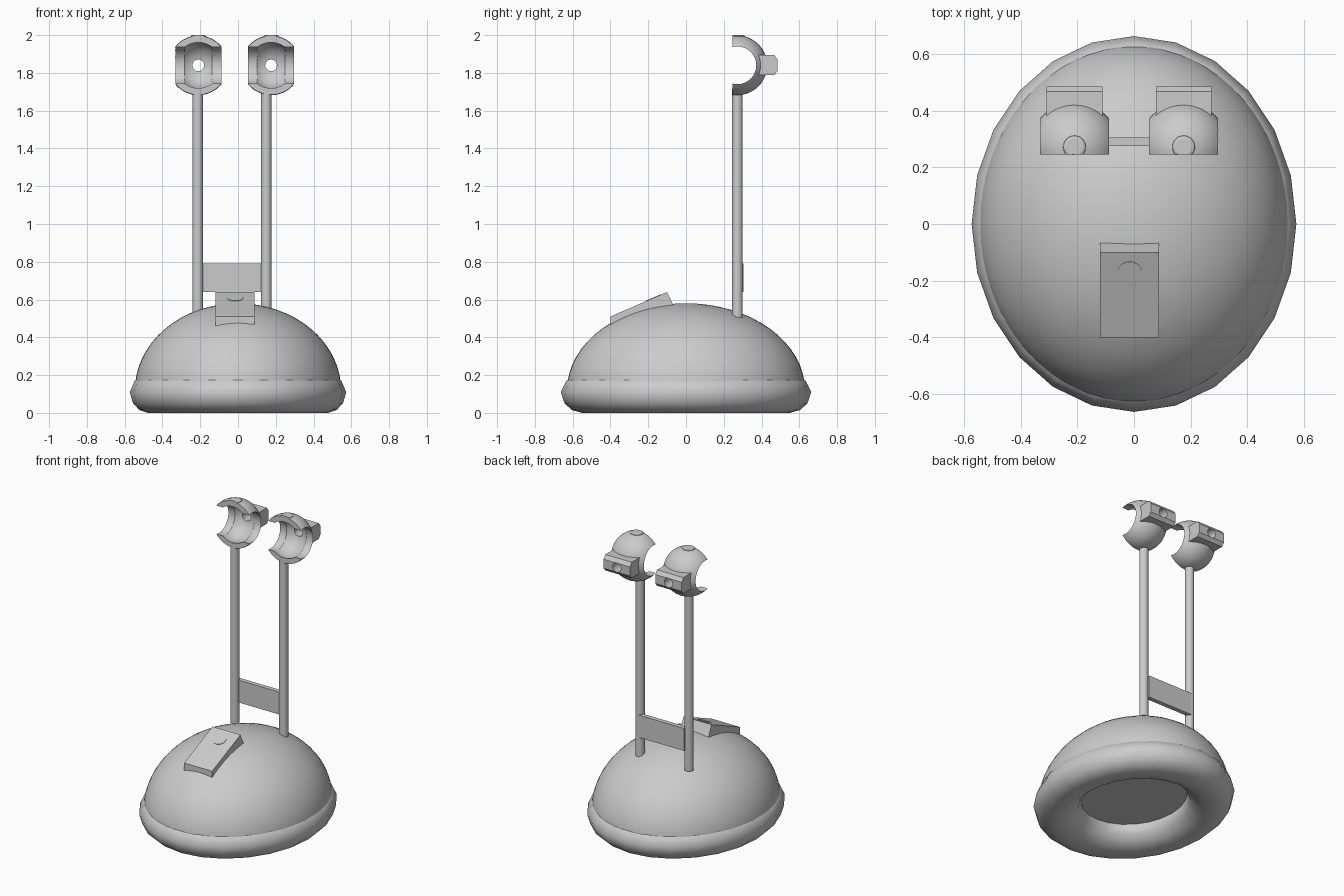
import bpy, bmesh, math
from mathutils import Matrix, Vector

if "Cube" in bpy.data.objects:
    bpy.data.objects.remove(bpy.data.objects["Cube"], do_unlink=True)

grey = bpy.data.materials.new("plain_grey")
grey.use_nodes = True
COLOUR = (0.6, 0.6, 0.6, 1)
grey.diffuse_color = COLOUR
grey.node_tree.nodes["Principled BSDF"].inputs["Base Color"].default_value = COLOUR


def finish(name, bm, angle=30):
    """Turn a bmesh into a shaded, coloured object."""
    bmesh.ops.recalc_face_normals(bm, faces=bm.faces[:])
    mesh = bpy.data.meshes.new(name)
    bm.to_mesh(mesh)
    bm.free()
    mesh.materials.append(grey)
    ob = bpy.data.objects.new(name, mesh)
    bpy.context.collection.objects.link(ob)
    shade(ob, angle)
    return ob


def shade(ob, angle):
    bpy.ops.object.select_all(action='DESELECT')
    ob.select_set(True)
    bpy.context.view_layer.objects.active = ob
    bpy.ops.object.shade_smooth_by_angle(angle=math.radians(angle))


def lathe(name, profile, scale_x, scale_y, segments, closed=False, angle=30):
    """Sweep a (radius, z) profile round z into an oval solid."""
    bm = bmesh.new()
    rings = []
    for i in range(segments):
        a = 2 * math.pi * i / segments
        rings.append([bm.verts.new((r * scale_x * math.cos(a), r * scale_y * math.sin(a), z))
                      for r, z in profile])
    count = len(profile)
    for i, ring in enumerate(rings):
        nxt = rings[(i + 1) % segments]
        for j in range(count if closed else count - 1):
            k = (j + 1) % count
            bm.faces.new((ring[j], nxt[j], nxt[k], ring[k]))
    bmesh.ops.remove_doubles(bm, verts=bm.verts[:], dist=1e-5)
    if not closed:
        bmesh.ops.holes_fill(bm, edges=[e for e in bm.edges if e.is_boundary])
    return finish(name, bm, angle)


def cylinder(name, start, end, radius, segments=32):
    start, end = Vector(start), Vector(end)
    turn = (end - start).to_track_quat('Z', 'Y').to_matrix().to_4x4()
    bm = bmesh.new()
    bmesh.ops.create_cone(bm, cap_ends=True, segments=segments, radius1=radius, radius2=radius,
                          depth=(end - start).length,
                          matrix=Matrix.Translation((start + end) / 2) @ turn)
    return finish(name, bm)


def sphere(name, centre, radius):
    bm = bmesh.new()
    bmesh.ops.create_uvsphere(bm, u_segments=40, v_segments=24, radius=radius,
                              matrix=Matrix.Translation(centre))
    return finish(name, bm)


def prism(name, outline, x0, x1):
    """Extrude a (y, z) outline along x."""
    bm = bmesh.new()
    face = bm.faces.new([bm.verts.new((x0, y, z)) for y, z in outline])
    new = bmesh.ops.extrude_face_region(bm, geom=[face])["geom"]
    bmesh.ops.translate(bm, vec=(x1 - x0, 0, 0),
                        verts=[v for v in new if isinstance(v, bmesh.types.BMVert)])
    return finish(name, bm)


def box(name, lo, hi):
    return prism(name, [(lo[1], lo[2]), (hi[1], lo[2]), (hi[1], hi[2]), (lo[1], hi[2])], lo[0], hi[0])


def combine(ob, other, operation):
    """Apply a boolean and discard the helper."""
    mod = ob.modifiers.new("shape", 'BOOLEAN')
    mod.operation, mod.object, mod.solver = operation, other, 'EXACT'
    bpy.context.view_layer.objects.active = ob
    bpy.ops.object.modifier_apply(modifier=mod.name)
    bpy.data.objects.remove(other, do_unlink=True)


# Domed base with a flat underside
steps = [math.pi / 2 * i / 16 for i in range(17)]
lathe("dome", [(math.cos(a), 0.12 + 0.46 * math.sin(a)) for a in steps], 0.546, 0.63, 64)

# Cushion ring round the foot of the dome
ring = [(1, .11), (.955, .17), (.87, .2), (.75, .205), (.62, .185), (.53, .12),
        (.56, .065), (.64, .02), (.73, 0), (.83, 0), (.91, .015), (.97, .05)]
lathe("base_ring", ring, 0.573, 0.663, 24, closed=True, angle=60)

# Wedge panel with a round button on its slope
prism("front_panel", [(-.4, .46), (-.4, .51), (-.1, .64), (-.067, .57)], -.12, .088)
slope = Vector((0, -.13, .30)).normalized()
spot = Vector((-.015, -.172, .609))
cylinder("panel_button", spot - slope * .01, spot + slope * .002, .043)

# Poles and the plate that joins them
POLE_Y, HEAD_Z = 0.272, 1.84
for side, x in (("right", -.213), ("left", .15)):
    cylinder(side + "_pole", (x, POLE_Y, .505), (x, POLE_Y, 1.715), .028)
box("cross_plate", (-.2, .275, .64), (.135, .305, .79))


def clamp_head(name, x):
    """Hollow clipped ball, open to the front, with a drilled block behind."""
    c = Vector((x, POLE_Y, HEAD_Z))
    head = sphere(name, c, .158)
    nub = cylinder("nub", c + Vector((0, 0, .1)), c + Vector((0, 0, .16)), .042)
    bev = nub.modifiers.new("round", 'BEVEL')
    bev.width, bev.segments = .012, 2
    bpy.context.view_layer.objects.active = nub
    bpy.ops.object.modifier_apply(modifier=bev.name)
    combine(head, nub, 'UNION')
    y, z = c.y, c.z
    block = [(y + .06, z - .052), (y + .195, z - .052), (y + .213, z - .03), (y + .213, z + .03),
             (y + .195, z + .055), (y + .06, z + .055)]
    combine(head, prism("block", block, x - .098, x + .098), 'UNION')
    combine(head, box("clip", (x - .125, y - .027, z - .2), (x + .125, y + .3, z + .2)), 'INTERSECT')
    side = Vector((.2, 0, 0))
    combine(head, cylinder("bore", c - side, c + side, .1), 'DIFFERENCE')
    combine(head, sphere("socket", c, .124), 'DIFFERENCE')
    combine(head, cylinder("drill", c, c + Vector((0, .3, 0)), .031), 'DIFFERENCE')
    shade(head, 30)


clamp_head("right_clamp", -.21)
clamp_head("left_clamp", .175)
